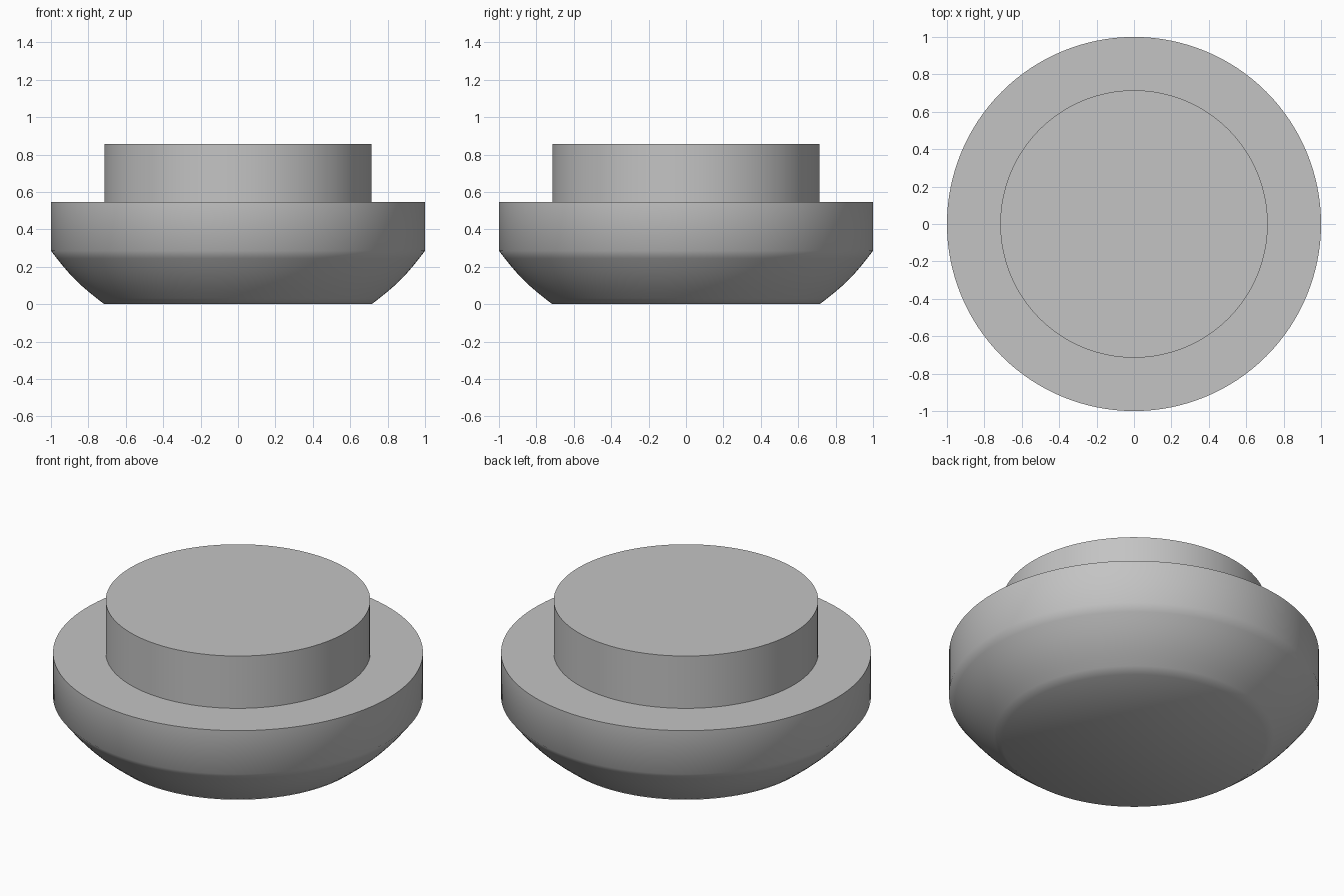
import bpy
import bmesh
from math import radians, sin, pi
from mathutils import Vector, Matrix

cube = bpy.data.objects.get("Cube")
if cube:
    bpy.data.objects.remove(cube, do_unlink=True)

SEGMENTS = 128

# Plain grey finish
grey = bpy.data.materials.new("grey")
grey.use_nodes = True
grey.diffuse_color = (0.55, 0.55, 0.55, 1)
grey.node_tree.nodes["Principled BSDF"].inputs["Base Color"].default_value = grey.diffuse_color


def lathe(name, profile):
    """Revolve a (radius, height) profile around z, closing it at the axis."""
    bm = bmesh.new()
    verts = [bm.verts.new((r, 0, z)) for r, z in profile]
    edges = [bm.edges.new(pair) for pair in zip(verts, verts[1:])]
    bmesh.ops.spin(bm, geom=verts + edges, cent=(0, 0, 0), axis=(0, 0, 1),
                   angle=2 * pi, steps=SEGMENTS)
    bmesh.ops.remove_doubles(bm, verts=bm.verts, dist=0.0001)
    bmesh.ops.holes_fill(bm, edges=[e for e in bm.edges if e.is_boundary], sides=0)
    bmesh.ops.recalc_face_normals(bm, faces=bm.faces)
    mesh = bpy.data.meshes.new(name)
    bm.to_mesh(mesh)
    bm.free()
    obj = bpy.data.objects.new(name, mesh)
    bpy.context.collection.objects.link(obj)
    mesh.materials.append(grey)
    bpy.ops.object.select_all(action="DESELECT")
    obj.select_set(True)
    bpy.context.view_layer.objects.active = obj
    bpy.ops.object.shade_smooth_by_angle(angle=radians(42))
    return obj


# Gently bulging underside, from the flat foot out to the rim
foot, rim, shoulder, top = 0.715, 0.285, 0.545, 0.857
steps = 8
profile = []
for i in range(steps + 1):
    t = i / steps
    bulge = 0.012 * sin(pi * t)
    profile.append((foot + (1 - foot) * t + bulge, rim * t - bulge))
profile = [(r, max(z, 0)) for r, z in profile]

# One stepped body: underside, wide rim, shoulder and raised cap
profile += [(1, shoulder), (foot, shoulder), (foot, top)]
lathe("stepped_disc", profile)
